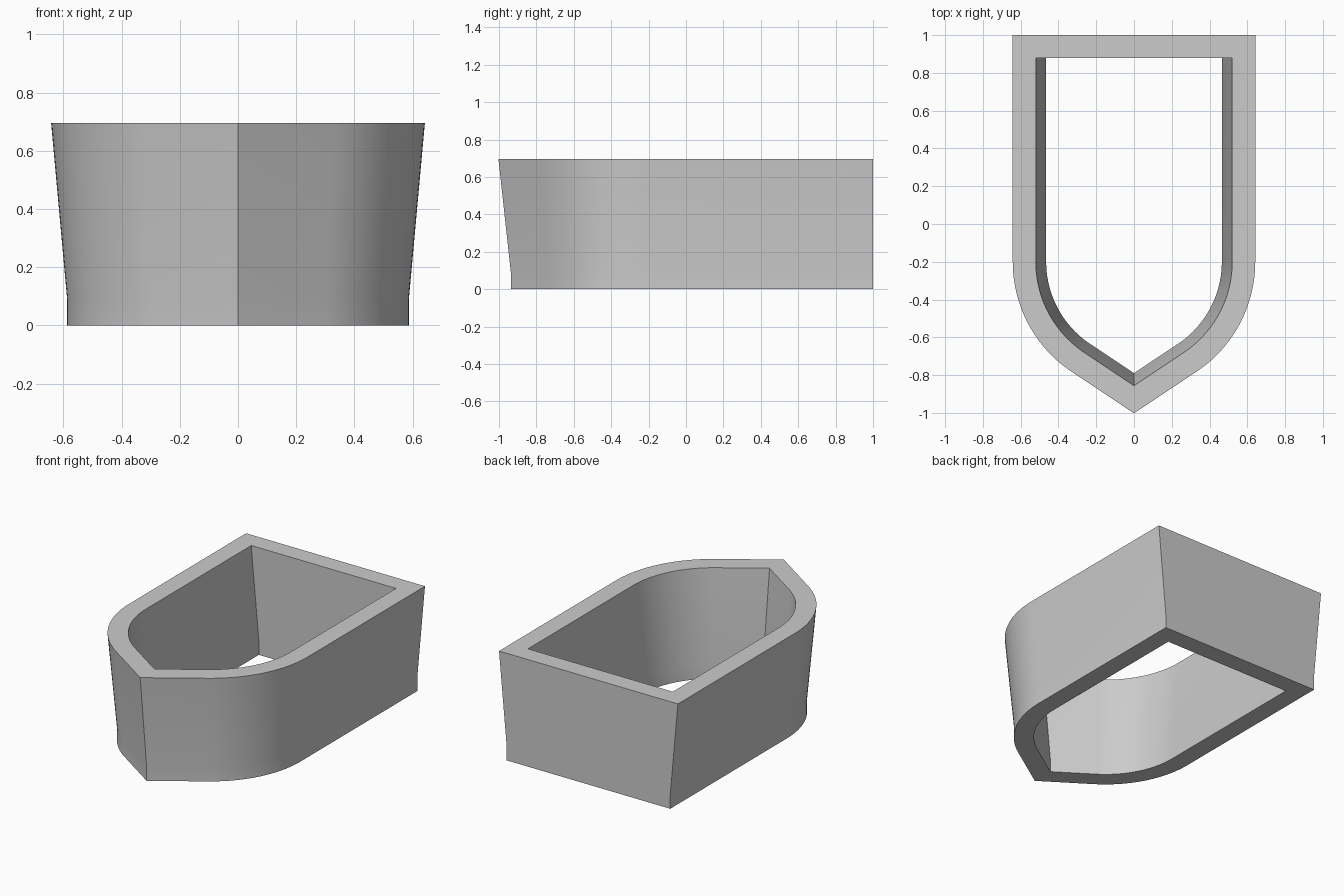
import bpy
import bmesh
import math

cube = bpy.data.objects.get("Cube")
if cube:
    bpy.data.objects.remove(cube, do_unlink=True)

HALF_WIDTH, BACK, ARC_Y, RADIUS = 0.642, 1.0, -0.2, 0.7
SLOPE = math.radians(33.7)      # angle of the straight flanks beside the tip
TAPER, WALL = 0.055, 0.122
BOTTOM, KNEE, TOP = 0.0, 0.09, 0.695
ARC_STEPS = 20


def outline(inset, back):
    """Pointed shield outline, moved inward by inset, counter-clockwise."""
    radius = RADIUS - inset
    centre = HALF_WIDTH - RADIUS
    sweep = math.pi / 2 - SLOPE
    half = [(HALF_WIDTH - inset, back)]
    for i in range(ARC_STEPS + 1):
        a = sweep * i / ARC_STEPS
        half.append((centre + radius * math.cos(a), ARC_Y - radius * math.sin(a)))
    end_x, end_y = half[-1]
    tip = (0.0, end_y - end_x * math.tan(SLOPE))
    left = [(-x, y) for x, y in half]
    return left + [tip] + half[::-1]


# Closed wall section: up the outside, across the rim, down the inside
section = [
    (TAPER, BACK, BOTTOM), (TAPER, BACK, KNEE), (0.0, BACK, TOP),
    (WALL, BACK - WALL, TOP), (WALL + TAPER, BACK - WALL, KNEE),
    (WALL + TAPER, BACK - WALL, BOTTOM),
]

bm = bmesh.new()
rings = [[bm.verts.new((x, y, z)) for x, y in outline(inset, back)]
         for inset, back, z in section]
for r, ring in enumerate(rings):
    above = rings[(r + 1) % len(rings)]
    for i in range(len(ring)):
        j = (i + 1) % len(ring)
        bm.faces.new((ring[i], ring[j], above[j], above[i]))
bmesh.ops.recalc_face_normals(bm, faces=bm.faces)
mesh = bpy.data.meshes.new("pointed_frame")
bm.to_mesh(mesh)
bm.free()

# Plain grey finish
grey = bpy.data.materials.new("light_grey")
grey.use_nodes = True
colour = (0.6, 0.6, 0.6, 1.0)
grey.diffuse_color = colour
grey.node_tree.nodes["Principled BSDF"].inputs["Base Color"].default_value = colour
mesh.materials.append(grey)

frame = bpy.data.objects.new("pointed_frame", mesh)
bpy.context.collection.objects.link(frame)
bpy.ops.object.select_all(action="DESELECT")
frame.select_set(True)
bpy.context.view_layer.objects.active = frame
bpy.ops.object.shade_smooth_by_angle(angle=math.radians(30))
